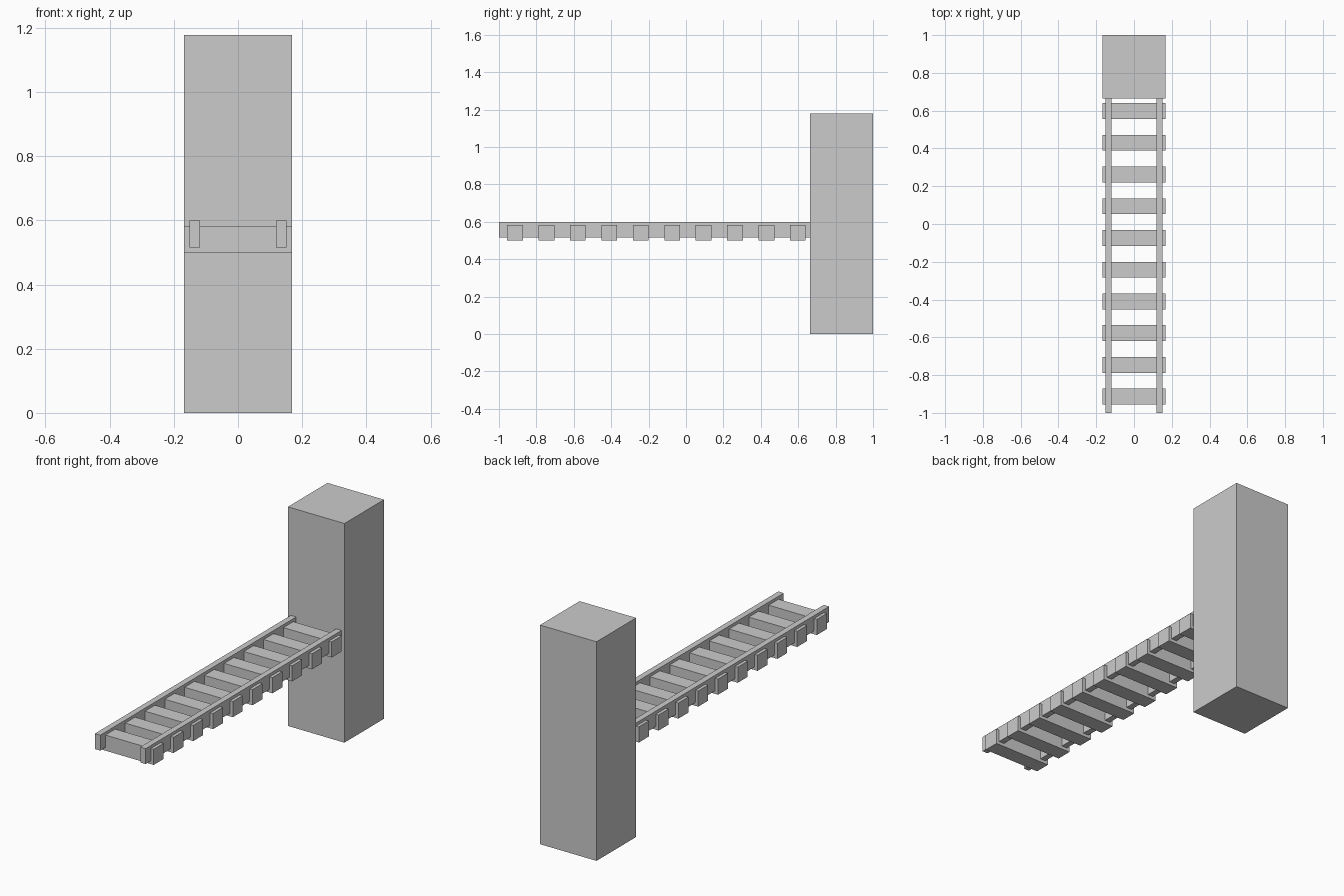
import bpy

if "Cube" in bpy.data.objects:
    bpy.data.objects.remove(bpy.data.objects["Cube"])

U = 0.336  # block width; other sizes follow from it


def box(name, lo, hi):
    """Axis-aligned box between two corners."""
    centre = [(a + b) / 2 for a, b in zip(lo, hi)]
    bpy.ops.mesh.primitive_cube_add(size=1, location=centre)
    ob = bpy.context.object
    ob.name = name
    ob.scale = [b - a for a, b in zip(lo, hi)]
    bpy.ops.object.transform_apply(location=False, rotation=False, scale=True)
    return ob


# Upright block at the back
box("post", (-U / 2, 1 - U, 0), (U / 2, 1, 1.178))

# Two rails running from the front end to the post
for side, x in (("left", -0.135), ("right", 0.135)):
    box(side + "_rail", (x - 0.016, -1, 0.516), (x + 0.016, 1 - U, 0.599))

# Ten cross ties, set slightly lower than the rails
for i in range(10):
    y = -0.914 + i * U / 2
    box(f"tie_{i + 1}", (-U / 2, y - U / 8, 0.499), (U / 2, y + U / 8, 0.583))
